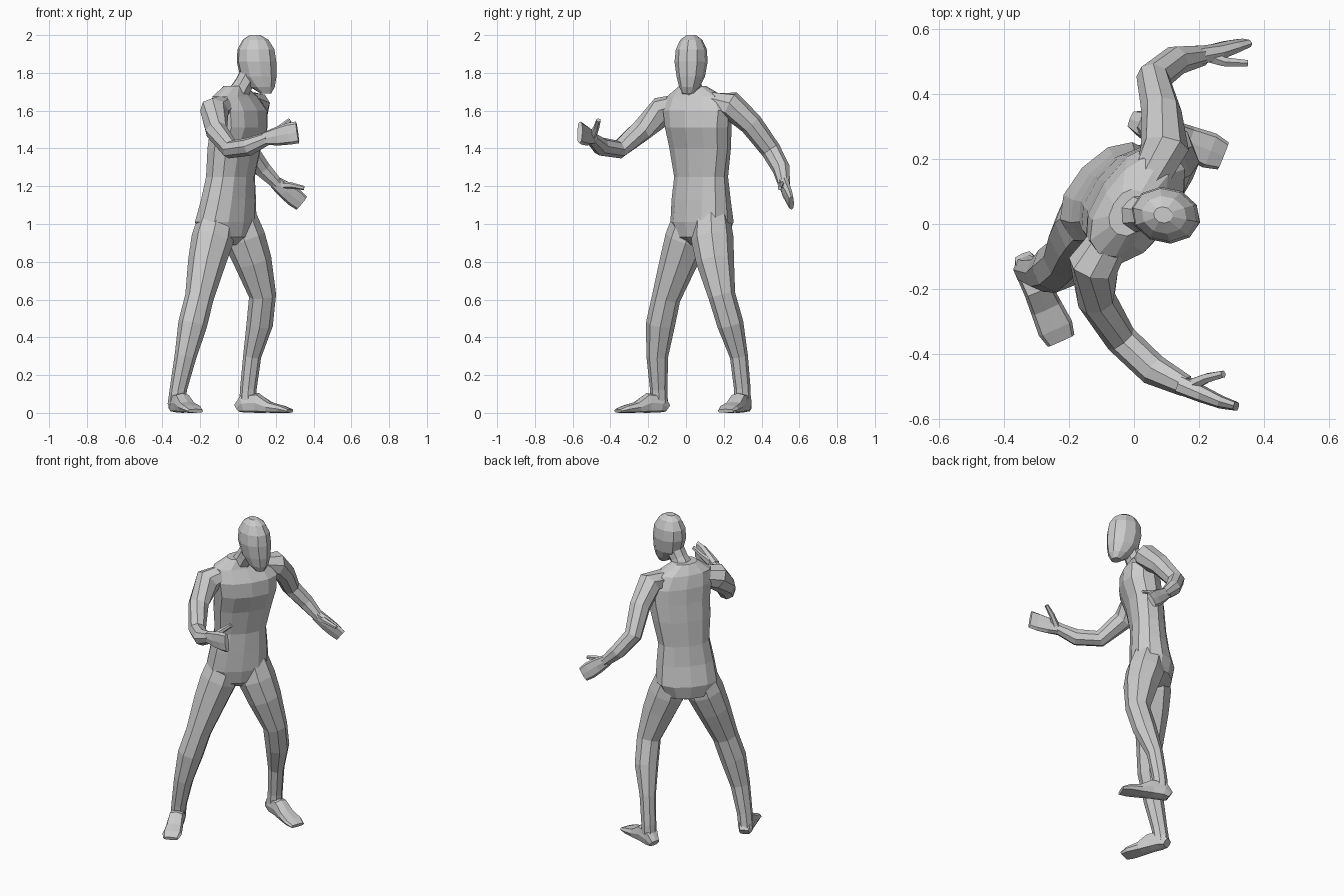
import bpy, bmesh
from math import sin, cos, pi, radians
from mathutils import Vector


def loft(name, rings, ref=(0.7, -0.7, 0), sides=8, flat=False, power=1.0, phase=0.0):
    """Skin rings (x, y, z, half size along ref, half size across) into a faceted solid."""
    bm = bmesh.new()
    pts = [Vector(r[:3]) for r in rings]
    loops = []
    for i, r in enumerate(rings):
        if flat:
            t = Vector((0, 0, 1))
        else:
            t = (pts[min(i + 1, len(pts) - 1)] - pts[max(i - 1, 0)]).normalized()
        d = Vector(ref) if not flat or len(r) < 6 else Vector((cos(radians(r[5])), sin(radians(r[5])), 0))
        u = (d - t * d.dot(t)).normalized()
        v = t.cross(u)
        loop = []
        for k in range(sides):
            a = 2 * pi * (k + phase) / sides
            c, s = cos(a), sin(a)
            c = abs(c) ** power * (1 if c >= 0 else -1)
            s = abs(s) ** power * (1 if s >= 0 else -1)
            loop.append(bm.verts.new(pts[i] + u * c * r[3] + v * s * r[4]))
        loops.append(loop)
    for p, q in zip(loops, loops[1:]):
        for k in range(sides):
            j = (k + 1) % sides
            bm.faces.new((p[k], p[j], q[j], q[k]))
    bm.faces.new(loops[0][::-1])
    bm.faces.new(loops[-1])
    bmesh.ops.recalc_face_normals(bm, faces=bm.faces)
    me = bpy.data.meshes.new(name)
    bm.to_mesh(me)
    bm.free()
    ob = bpy.data.objects.new(name, me)
    bpy.context.collection.objects.link(ob)
    return ob


def limb(name, pts, ref=(0.7, -0.7, 0)):
    return loft(name, [(x, y, z, r, r) for x, y, z, r in pts], ref)


# Torso: depth, width and yaw change from hips to shoulders
loft("torso", [
    (-0.05, 0.075, 0.89, 0.05, 0.05, -45),
    (-0.065, 0.085, 0.93, 0.115, 0.14, -45),
    (-0.065, 0.085, 1.01, 0.13, 0.185, -43),
    (-0.05, 0.08, 1.13, 0.115, 0.172, -40),
    (-0.04, 0.08, 1.25, 0.105, 0.155, -38),
    (-0.02, 0.075, 1.40, 0.112, 0.178, -36),
    (0.005, 0.065, 1.51, 0.125, 0.19, -35),
    (0.005, 0.06, 1.60, 0.118, 0.20, -34),
    (-0.015, 0.05, 1.675, 0.085, 0.17, -33),
    (-0.015, 0.035, 1.73, 0.055, 0.075, -30),
], sides=12, flat=True, power=0.88)

# Neck and head
loft("neck", [(-0.01, 0.035, 1.67, 0.06, 0.07), (0.03, 0.03, 1.74, 0.052, 0.055),
              (0.07, 0.03, 1.81, 0.055, 0.055)], ref=(1, -0.3, 0))
loft("head", [
    (0.148, 0.012, 1.69, 0.028, 0.03, -12),
    (0.13, 0.018, 1.725, 0.066, 0.054, -12),
    (0.108, 0.025, 1.78, 0.098, 0.074, -12),
    (0.098, 0.027, 1.86, 0.107, 0.087, -12),
    (0.095, 0.028, 1.925, 0.10, 0.081, -12),
    (0.093, 0.028, 1.975, 0.07, 0.058, -12),
    (0.09, 0.028, 2.0, 0.03, 0.025, -12),
], sides=10, flat=True)

# Legs
limb("right_leg", [
    (-0.11, 0.03, 1.03, 0.10), (-0.135, 0.0, 0.92, 0.112), (-0.165, -0.04, 0.80, 0.10),
    (-0.205, -0.105, 0.61, 0.076), (-0.24, -0.135, 0.47, 0.077),
    (-0.278, -0.152, 0.30, 0.058), (-0.315, -0.145, 0.13, 0.046), (-0.328, -0.14, 0.04, 0.045)])
limb("left_leg", [
    (0.0, 0.135, 1.03, 0.10), (0.035, 0.14, 0.92, 0.112), (0.08, 0.155, 0.80, 0.10),
    (0.13, 0.19, 0.62, 0.072), (0.115, 0.235, 0.47, 0.07),
    (0.075, 0.28, 0.30, 0.048), (0.055, 0.298, 0.13, 0.044), (0.05, 0.30, 0.04, 0.044)])

# Feet: low wedge from heel to toe
for side, heel, toe in (("right", (-0.34, -0.105), (-0.225, -0.36)),
                        ("left", (0.0, 0.32), (0.275, 0.21))):
    h, e = Vector(heel), Vector(toe)
    rings = []
    for t, w, hi in ((0, 0.03, 0.05), (0.12, 0.044, 0.10), (0.38, 0.045, 0.105),
                     (0.6, 0.05, 0.06), (0.85, 0.056, 0.04), (1, 0.045, 0.02)):
        p = h.lerp(e, t)
        rings.append((p.x, p.y, hi / 2, hi / 2, w))
    loft(side + "_foot", rings, ref=(0, 0, 1), power=0.6)

# Arms
limb("right_arm", [
    (-0.06, -0.03, 1.63, 0.06), (-0.125, -0.125, 1.60, 0.078), (-0.115, -0.235, 1.495, 0.06),
    (-0.04, -0.355, 1.395, 0.05), (0.06, -0.45, 1.41, 0.049), (0.16, -0.50, 1.455, 0.034)],
    ref=(0, 0, 1))
limb("left_arm", [
    (0.05, 0.13, 1.64, 0.06), (0.095, 0.235, 1.63, 0.075), (0.085, 0.345, 1.53, 0.062),
    (0.06, 0.45, 1.39, 0.053), (0.13, 0.505, 1.29, 0.047), (0.21, 0.52, 1.21, 0.033)],
    ref=(0, 1, 0.6))

# Hands: flat mitts with a separate thumb
loft("right_hand", [(0.14, -0.495, 1.452, 0.034, 0.03), (0.21, -0.525, 1.465, 0.05, 0.026),
                    (0.27, -0.55, 1.478, 0.058, 0.02), (0.315, -0.562, 1.485, 0.058, 0.014)],
     ref=(0, 0, 1), power=0.7)
loft("right_thumb", [(0.17, -0.50, 1.46, 0.025, 0.022), (0.225, -0.475, 1.51, 0.016, 0.016),
                     (0.275, -0.463, 1.55, 0.012, 0.012)], ref=(0, 0, 1), sides=6)
loft("left_hand", [(0.195, 0.518, 1.222, 0.034, 0.03), (0.25, 0.53, 1.18, 0.046, 0.026),
                   (0.30, 0.547, 1.14, 0.05, 0.02), (0.337, 0.558, 1.11, 0.044, 0.014)],
     ref=(0.7, 0, 0.7), power=0.7)
loft("left_thumb", [(0.22, 0.52, 1.205, 0.025, 0.022), (0.28, 0.50, 1.205, 0.016, 0.016),
                    (0.35, 0.496, 1.19, 0.011, 0.011)], ref=(0, 0, 1), sides=6)
